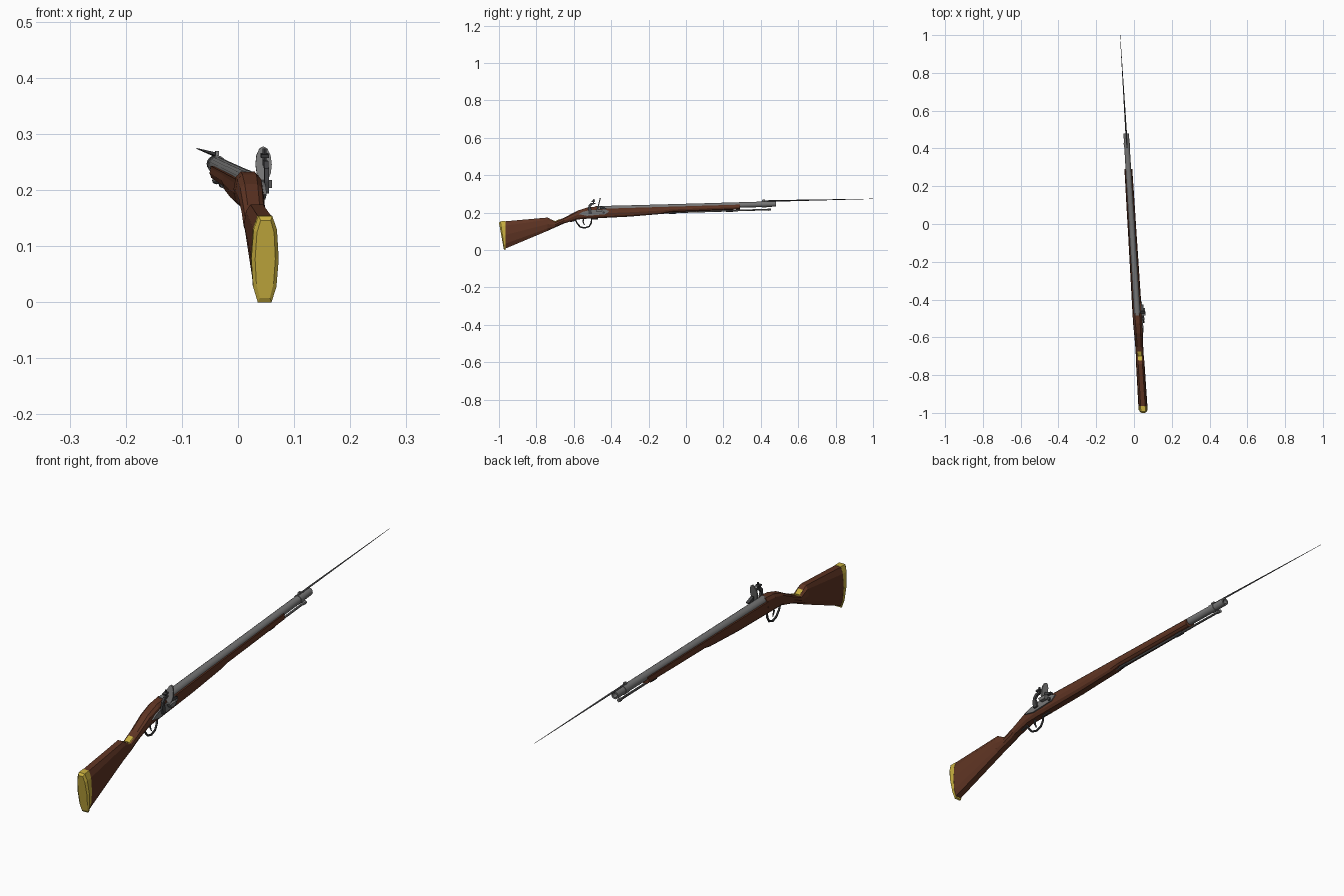
import bpy, bmesh, math
from mathutils import Vector

if "Cube" in bpy.data.objects:
    bpy.data.objects.remove(bpy.data.objects["Cube"])


def material(name, rgb):
    m = bpy.data.materials.new(name)
    m.diffuse_color = (*rgb, 1)
    m.use_nodes = True
    m.node_tree.nodes["Principled BSDF"].inputs["Base Color"].default_value = m.diffuse_color
    return m


WOOD = material("walnut wood", (0.115, 0.035, 0.017))
BRASS = material("brass", (0.58, 0.43, 0.05))
STEEL = material("steel", (0.18, 0.18, 0.18))
DARK = material("dark iron", (0.055, 0.055, 0.058))


def finish(name, bm, mat, smooth=False):
    # the whole gun lies slightly diagonal in plan: slide every point sideways along y
    for v in bm.verts:
        v.co.x += -0.012 - 0.0613 * v.co.y
    bmesh.ops.recalc_face_normals(bm, faces=bm.faces)
    me = bpy.data.meshes.new(name)
    bm.to_mesh(me)
    bm.free()
    me.materials.append(mat)
    ob = bpy.data.objects.new(name, me)
    bpy.context.collection.objects.link(ob)
    if smooth:
        bpy.ops.object.select_all(action='DESELECT')
        ob.select_set(True)
        bpy.context.view_layer.objects.active = ob
        bpy.ops.object.shade_smooth_by_angle(angle=math.radians(40))
    return ob


def loft(name, rings, mat, smooth=False):
    bm = bmesh.new()
    loops = [[bm.verts.new(p) for p in r] for r in rings]
    n = len(loops[0])
    for a, b in zip(loops, loops[1:]):
        for i in range(n):
            bm.faces.new((a[i], a[(i + 1) % n], b[(i + 1) % n], b[i]))
    bm.faces.new(loops[0])
    bm.faces.new(loops[-1])
    return finish(name, bm, mat, smooth)


def tube(name, path, radii, mat, x=0.0, n=8, smooth=True):
    # round bar along a path of (y, z) points
    pts = [Vector((x, y, z)) for y, z in path]
    rings = []
    for i, p in enumerate(pts):
        a, b = i, i
        while a > 0 and (pts[b] - pts[a]).length < 1e-6 or a == i and a > 0:
            a -= 1
        while b < len(pts) - 1 and b == i:
            b += 1
        t = (pts[b] - pts[a]).normalized()
        up = Vector((0, -t.z, t.y))
        r = radii[i] if isinstance(radii, (list, tuple)) else radii
        rings.append([p + r * (math.cos(k * math.tau / n) * Vector((1, 0, 0))
                               + math.sin(k * math.tau / n) * up) for k in range(n)])
    return loft(name, rings, mat, smooth)


def plate(name, outline, x0, x1, mat):
    # flat side plate cut from a (y, z) outline
    return loft(name, [[(x, y, z) for y, z in outline] for x in (x0, x1)], mat)


def section(y, zb, zt, hw, top=0.5, slant=0.0):
    # chamfered cross-section; top sets how wide the upper edge is
    prof = [(0.5, 0), (0.85, 0.18), (1, 0.5), (max(0.85, top), 0.84), (top, 1)]
    right = [(hw * w, y - slant * t, zb + (zt - zb) * t) for w, t in prof]
    return right + [(-p[0], p[1], p[2]) for p in reversed(right)]


def bore(y):
    return 0.2325 + 0.030 * y      # height of the barrel axis


# stock: butt, wrist and breech
loft("butt_stock", [section(*s) for s in [
    (-0.966, 0.008, 0.154, 0.024), (-0.74, 0.103, 0.174, 0.0225),
    (-0.70, 0.121, 0.152, 0.021), (-0.65, 0.143, 0.174, 0.021),
    (-0.58, 0.164, 0.211, 0.023), (-0.526, 0.168, 0.228, 0.025),
    (-0.475, 0.170, 0.233, 0.025)]], WOOD)

# fore-end that cradles the barrel
loft("fore_end", [section(y, zb, bore(y) + 0.002, hw, 0.9) for y, zb, hw in [
    (-0.48, 0.170, 0.025), (-0.3, 0.179, 0.024), (-0.12, 0.194, 0.023),
    (-0.08, 0.202, 0.0225), (0.1, 0.209, 0.022), (0.25, 0.2155, 0.021),
    (0.29, 0.217, 0.021)]], WOOD)

# brass butt plate and wrist plate
loft("butt_plate", [section(-0.964, 0.003, 0.155, 0.0245),
                    section(-0.970, 0.0, 0.154, 0.0245, 0.5, 0.022),
                    section(-0.975, 0.008, 0.146, 0.018, 0.5, 0.025)], BRASS)
loft("wrist_plate", [section(y, z, z + 0.008, 0.012) for y, z in
                     [(-0.722, 0.157), (-0.70, 0.147), (-0.675, 0.158)]], BRASS)

# barrel with a hollow muzzle
path = [(-0.485, 0.017), (-0.3, 0.016), (0.1, 0.015), (0.48, 0.0145),
        (0.48, 0.009), (0.44, 0.009)]
rings = [[(r * math.cos(k * math.tau / 16), y, bore(y) + r * math.sin(k * math.tau / 16))
          for k in range(16)] for y, r in path]
loft("barrel", rings, STEEL, True)

# bayonet socket, lug and blade
tube("bayonet_socket", [(0.405, bore(0.405)), (0.43, bore(0.43))], 0.0165, STEEL, n=16)
plate("bayonet_lug", [(0.405, 0.255), (0.425, 0.255), (0.422, 0.27), (0.408, 0.27)],
      -0.003, 0.003, STEEL)
tube("bayonet_blade", [(0.42, 0.262), (0.5, 0.2637), (1.0, 0.274)],
     [0.004, 0.0042, 0.0008], DARK, n=4, smooth=False)

# ramrod and its pipes
def rod(y):
    return 0.2035 + 0.030 * y


tube("ramrod", [(y, rod(y)) for y in (-0.12, 0.435, 0.44, 0.455)],
     [0.0042, 0.0042, 0.0065, 0.0065], STEEL)
for i, (a, b) in enumerate([(-0.09, -0.05), (0.215, 0.25)]):
    tube(f"ramrod_pipe_{i + 1}", [(a, rod(a)), (b, rod(b))], 0.0075, DARK)

# lock plate with screws
plate("lock_plate", [(-0.575, 0.192), (-0.55, 0.205), (-0.51, 0.215), (-0.43, 0.217),
                     (-0.41, 0.208), (-0.43, 0.192), (-0.53, 0.183)], 0.02, 0.028, STEEL)
for i, y in enumerate((-0.51, -0.44)):
    plate(f"lock_screw_{i + 1}", [(y + 0.007 * math.cos(k * math.pi / 4),
                                   0.201 + 0.007 * math.sin(k * math.pi / 4))
                                  for k in range(8)], 0.026, 0.034, DARK)

# cock with jaws and flint
plate("cock", [(-0.52, 0.194), (-0.503, 0.194), (-0.505, 0.215), (-0.511, 0.23),
               (-0.503, 0.241), (-0.485, 0.247), (-0.485, 0.253), (-0.508, 0.252),
               (-0.522, 0.238), (-0.524, 0.215)], 0.027, 0.035, DARK)
plate("upper_jaw", [(-0.505, 0.257), (-0.485, 0.26), (-0.487, 0.266), (-0.507, 0.263)],
      0.022, 0.036, DARK)
tube("jaw_screw", [(-0.496, 0.244), (-0.492, 0.274)], 0.0035, DARK, x=0.029)

# pan and upright frizzen
plate("priming_pan", [(-0.485, 0.218), (-0.445, 0.218), (-0.452, 0.204), (-0.478, 0.204)],
      0.016, 0.043, STEEL)
loft("frizzen", [[(0.029 + 0.0145 * math.cos(k * math.tau / 12),
                   -0.466 + dy + 0.008 * math.sin(k * math.tau / 12),
                   0.246 + 0.032 * math.sin(k * math.tau / 12))
                  for k in range(12)] for dy in (-0.003, 0.003)], STEEL)
plate("frizzen_spring", [(-0.46, 0.22), (-0.43, 0.218), (-0.425, 0.224), (-0.458, 0.235)],
      0.024, 0.036, DARK)

# trigger guard and trigger
tube("trigger_guard", [(-0.62, 0.153), (-0.59, 0.160), (-0.582, 0.142), (-0.565, 0.124),
                       (-0.542, 0.118), (-0.518, 0.126), (-0.507, 0.145),
                       (-0.505, 0.166), (-0.47, 0.169)], 0.004, DARK)
tube("trigger", [(-0.548, 0.17), (-0.55, 0.15), (-0.542, 0.133)],
     [0.004, 0.0035, 0.002], DARK, n=6)
